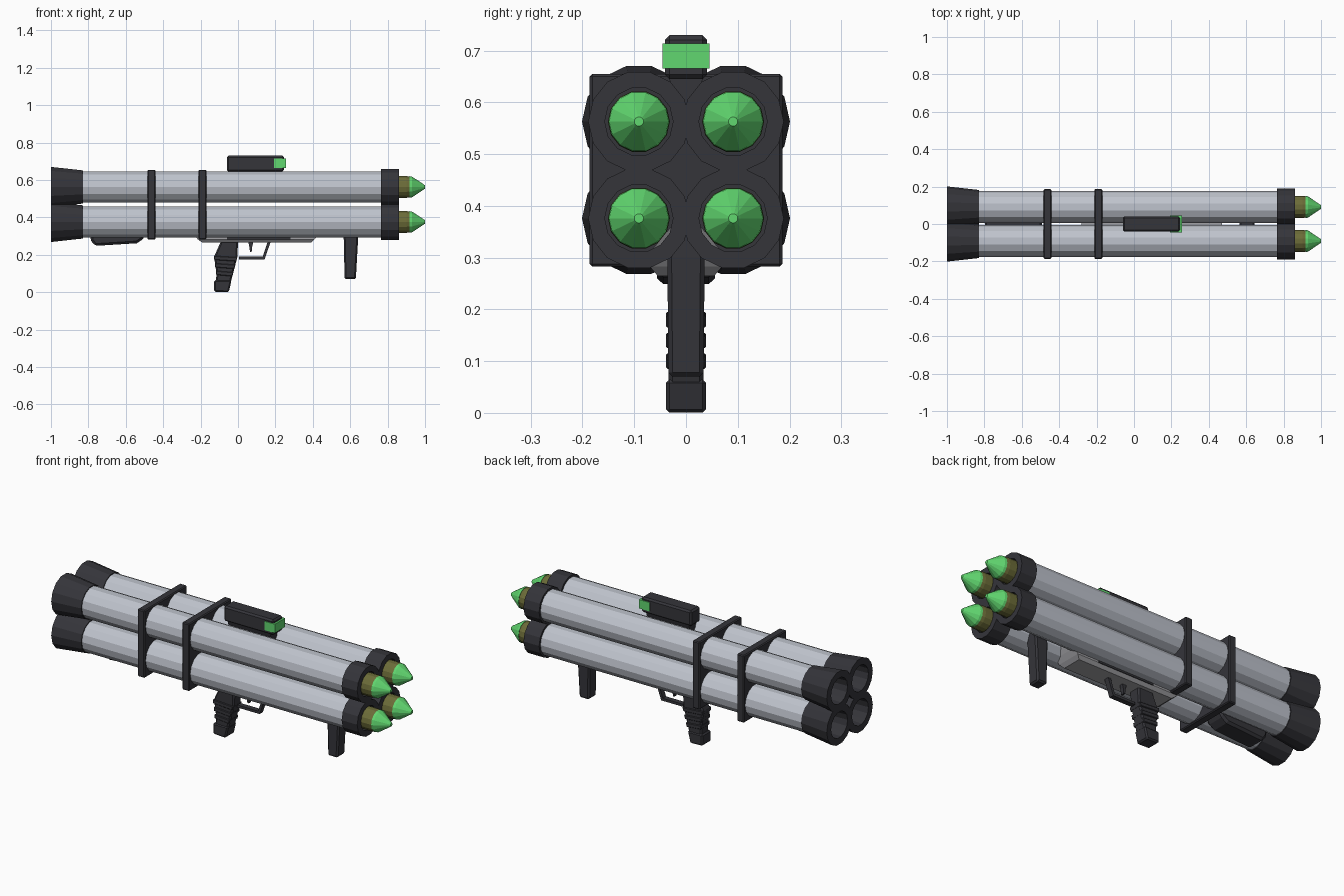
import bpy, bmesh, math

if "Cube" in bpy.data.objects:
    bpy.data.objects.remove(bpy.data.objects["Cube"])

N = 14            # sides of every round part
TY, TZ = 0.091, (0.376, 0.563)


def mat(name, rgb):
    m = bpy.data.materials.new(name)
    m.diffuse_color = (*rgb, 1)
    m.use_nodes = True
    m.node_tree.nodes["Principled BSDF"].inputs["Base Color"].default_value = m.diffuse_color
    return m


GREY = mat("light_metal", (0.52, 0.55, 0.61))
FRAME = mat("mid_metal", (0.36, 0.36, 0.38))
DARK = mat("dark_metal", (0.035, 0.035, 0.042))
GREEN = mat("green", (0.12, 0.68, 0.16))
OLIVE = mat("olive", (0.15, 0.15, 0.04))
ORANGE = mat("orange", (0.6, 0.25, 0.04))


def finish(name, bm, m, bevel=0):
    bmesh.ops.recalc_face_normals(bm, faces=bm.faces)
    me = bpy.data.meshes.new(name)
    bm.to_mesh(me)
    bm.free()
    me.materials.append(m)
    ob = bpy.data.objects.new(name, me)
    bpy.context.collection.objects.link(ob)
    if bevel:
        b = ob.modifiers.new("bevel", "BEVEL")
        b.width, b.segments, b.limit_method = bevel, 1, "ANGLE"
        b.angle_limit = math.radians(35)
    return ob


def skin(bm, rings, closed):
    n = len(rings[0])
    pairs = list(zip(rings, rings[1:]))
    if closed:
        pairs.append((rings[-1], rings[0]))
    for a, b in pairs:
        for i in range(n):
            j = (i + 1) % n
            bm.faces.new((a[i], a[j], b[j], b[i]))
    if not closed:
        bm.faces.new(rings[0])
        bm.faces.new(rings[-1])


def lathe(name, profile, y, z, m, closed=False):
    """Revolve (x, radius) points around a line along x."""
    bm = bmesh.new()
    rings = []
    for x, r in profile:
        angles = [2 * math.pi * k / N for k in range(N)]
        rings.append([bm.verts.new((x, y + r * math.cos(a), z + r * math.sin(a)))
                      for a in angles])
    skin(bm, rings, closed)
    return finish(name, bm, m)


def loft(name, layers, m, bevel=0):
    """Stack rectangles given as (z, x0, x1, half width)."""
    bm = bmesh.new()
    rings = [[bm.verts.new(p) for p in
              ((a, -w, z), (b, -w, z), (b, w, z), (a, w, z))]
             for z, a, b, w in layers]
    skin(bm, rings, False)
    return finish(name, bm, m, bevel)


def plate(name, pts, w, m, bevel=0):
    """Extrude an (x, z) outline across y."""
    bm = bmesh.new()
    rings = [[bm.verts.new((x, y, z)) for x, z in pts] for y in (-w, w)]
    skin(bm, rings, False)
    return finish(name, bm, m, bevel)


# Four launch tubes with flares, muzzle rings and rockets
for zi, z in enumerate(TZ):
    for yi, y in enumerate((-TY, TY)):
        tag = ("lower", "upper")[zi] + ("_right", "_left")[yi]
        lathe("tube_" + tag, [(-0.84, 0.086), (0.78, 0.086),
                              (0.78, 0.070), (-0.84, 0.070)], y, z, GREY, True)
        lathe("rear_flare_" + tag, [(-0.83, 0.091), (-1.0, 0.110), (-1.0, 0.072),
                                    (-0.83, 0.066)], y, z, DARK, True)
        lathe("muzzle_ring_" + tag, [(0.765, 0.098), (0.86, 0.098), (0.86, 0.066),
                                     (0.765, 0.066)], y, z, DARK, True)
        lathe("rocket_body_" + tag, [(-0.86, 0.045), (-0.82, 0.060),
                                     (0.90, 0.060), (0.92, 0.056)], y, z, OLIVE)
        lathe("rocket_nozzle_" + tag, [(-0.88, 0.040), (-0.88, 0.030),
                                       (-0.85, 0.030), (-0.85, 0.040)],
              y, z, ORANGE, True)
        lathe("rocket_tip_" + tag, [(0.918, 0.059), (0.93, 0.057), (0.992, 0.015),
                                    (1.0, 0.009)], y, z, GREEN)

# Square clamps around the tubes
for i, x in enumerate((-0.4625, -0.19)):
    loft(f"clamp_{i + 1}", [(0.283, x - 0.022, x + 0.022, 0.186),
                            (0.655, x - 0.022, x + 0.022, 0.186)], DARK, 0.005)

# Receiver wedged between the lower tubes, with side strip
loft("receiver", [(0.265, -0.19, 0.39, 0.055), (0.283, -0.215, 0.41, 0.070),
                  (0.310, -0.24, 0.43, 0.070), (0.380, -0.28, 0.47, 0.012)], FRAME)
loft("receiver_strip", [(0.282, -0.06, 0.28, 0.073),
                        (0.295, -0.06, 0.28, 0.073)], DARK)

# Shoulder pad
plate("shoulder_pad", [(-0.80, 0.34), (-0.785, 0.275), (-0.765, 0.248),
                       (-0.54, 0.262), (-0.50, 0.29), (-0.49, 0.34)],
      0.056, DARK, 0.012)

# Pistol grip with base and ribs
plate("grip", [(-0.120, 0.03), (-0.045, 0.03), (-0.003, 0.19), (0.0, 0.275),
               (-0.09, 0.275), (-0.128, 0.19), (-0.115, 0.10)], 0.034, DARK, 0.008)
plate("grip_base", [(-0.127, 0.003), (-0.127, 0.065), (-0.034, 0.065),
                    (-0.050, 0.0)], 0.039, DARK, 0.007)
for i, z in enumerate((0.085, 0.125, 0.165)):
    back = -0.118 - 0.12 * (z - 0.085)
    front = -0.030 + 0.26 * (z - 0.085)
    plate(f"grip_rib_{i + 1}", [(back, z + 0.008), (front, z), (front + 0.006, z + 0.022),
                                (back, z + 0.030)], 0.039, DARK, 0.003)

# Trigger and guard
plate("trigger_guard", [(0.005, 0.176), (0.142, 0.176), (0.174, 0.268), (0.158, 0.268),
                        (0.132, 0.190), (0.005, 0.190)], 0.014, DARK)
plate("trigger", [(0.055, 0.27), (0.062, 0.235), (0.064, 0.215), (0.073, 0.215),
                  (0.075, 0.24), (0.082, 0.27)], 0.010, DARK)

# Front grip
loft("front_grip", [(0.07, 0.570, 0.630, 0.034), (0.30, 0.565, 0.643, 0.036),
                    (0.36, 0.565, 0.643, 0.016)], DARK, 0.008)

# Sight, its mount and lens
loft("sight_mount", [(0.59, -0.04, 0.22, 0.018), (0.66, -0.04, 0.22, 0.036)], DARK)
loft("sight", [(0.645, -0.06, 0.246, 0.041), (0.73, -0.06, 0.246, 0.041)], DARK, 0.009)
loft("sight_lens", [(0.665, 0.192, 0.256, 0.045), (0.714, 0.192, 0.256, 0.045)], GREEN)
